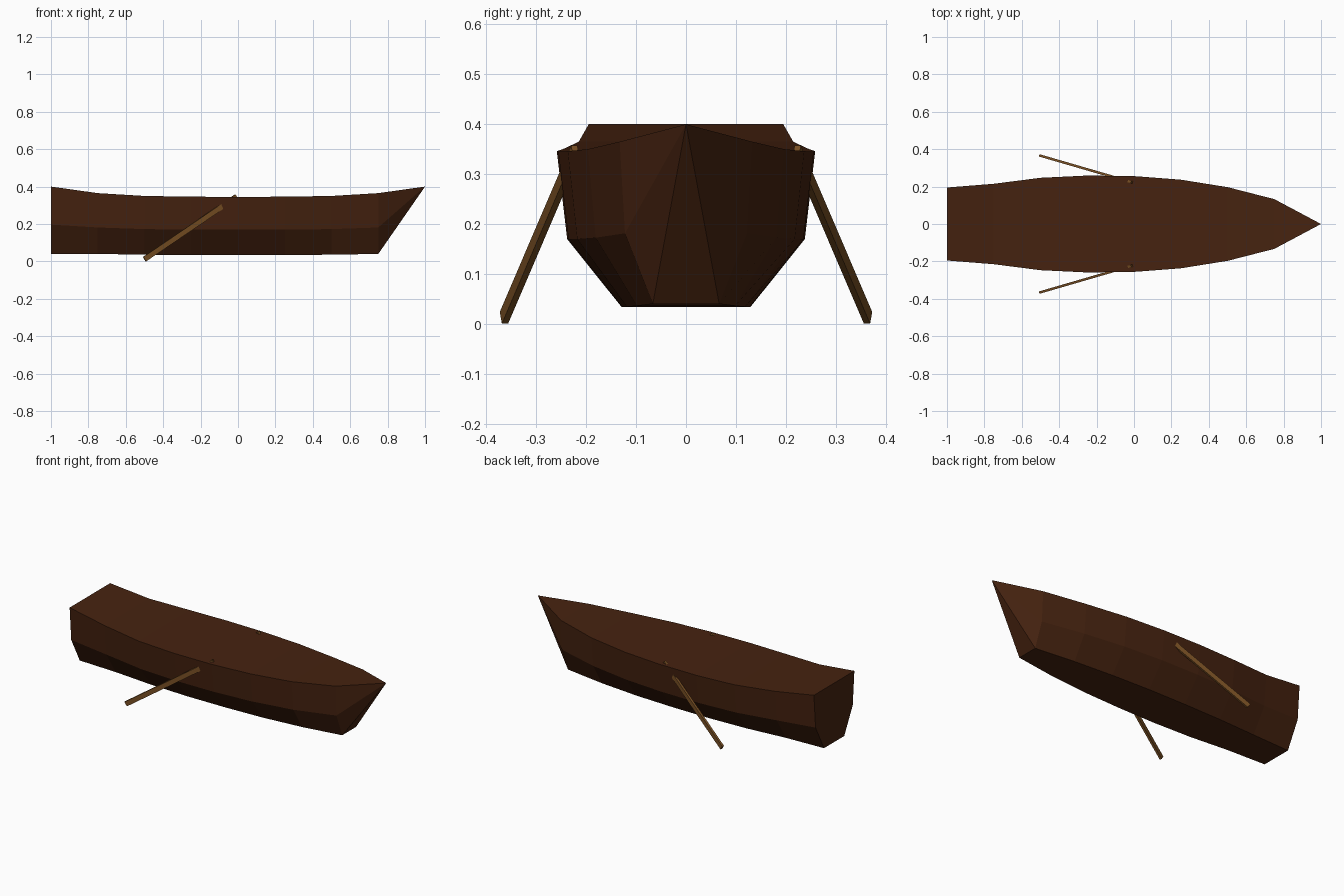
import bpy
from mathutils import Vector

if "Cube" in bpy.data.objects:
    bpy.data.objects.remove(bpy.data.objects["Cube"])


def material(name, rgb):
    m = bpy.data.materials.new(name)
    m.diffuse_color = (*rgb, 1)
    m.use_nodes = True
    m.node_tree.nodes["Principled BSDF"].inputs["Base Color"].default_value = m.diffuse_color
    return m


def make_object(name, verts, faces, mat):
    me = bpy.data.meshes.new(name)
    me.from_pydata(verts, [], faces)
    me.materials.append(mat)
    ob = bpy.data.objects.new(name, me)
    bpy.context.collection.objects.link(ob)
    return ob


dark_wood = material("dark brown wood", (0.061, 0.0165, 0.005))
oar_wood = material("golden brown wood", (0.188, 0.078, 0.017))

# Hull stations: x, half width at rim, rim height, keel height
stations = [(-1, .195, .40, .04), (-.75, .215, .365, .04), (-.5, .247, .35, .036),
            (-.25, .259, .346, .034), (0, .256, .345, .034), (.25, .237, .346, .034),
            (.5, .197, .35, .036), (.75, .133, .365, .04)]
verts, faces = [], []
for x, w, top, low in stations:
    chine = low + (top - low) * .435
    half = [(w, top), (w * .92, chine), (w * .5, low)]
    verts += [(x, y, z) for y, z in half]
    verts += [(x, -y, z) for y, z in reversed(half)]

# Planks, bottom and deck between stations
for i in range(len(stations) - 1):
    for j in range(6):
        k = (j + 1) % 6
        faces.append((i * 6 + j, i * 6 + k, i * 6 + 6 + k, i * 6 + 6 + j))

# Flat stern and pointed bow
faces.append(tuple(reversed(range(6))))
tip = len(verts)
verts.append((1, 0, .40))
last = tip - 6
faces += [(last + j, last + (j + 1) % 6, tip) for j in range(6)]
hull = make_object("hull", verts, faces, dark_wood)

# Oars: thin square-edged bars sloping back and outward on each side
box_faces = [(0, 1, 2, 3), (7, 6, 5, 4), (0, 4, 5, 1), (1, 5, 6, 2), (2, 6, 7, 3), (3, 7, 4, 0)]
for name, s in (("left_oar", 1), ("right_oar", -1)):
    inner = Vector((-.008, s * .222, .346))
    outer = Vector((-.5, s * .365, .012))
    d = (outer - inner).normalized()
    side = d.cross(Vector((0, 0, 1))).normalized() * .0065
    up = side.cross(d).normalized() * .014
    pts = [p + a * side + b * up for p in (inner, outer)
           for a, b in ((-1, -1), (1, -1), (1, 1), (-1, 1))]
    make_object(name, pts, box_faces, oar_wood)

# Make all normals face outward
import bmesh
for ob in bpy.context.collection.objects:
    bm = bmesh.new()
    bm.from_mesh(ob.data)
    bmesh.ops.recalc_face_normals(bm, faces=bm.faces)
    bm.to_mesh(ob.data)
    bm.free()
